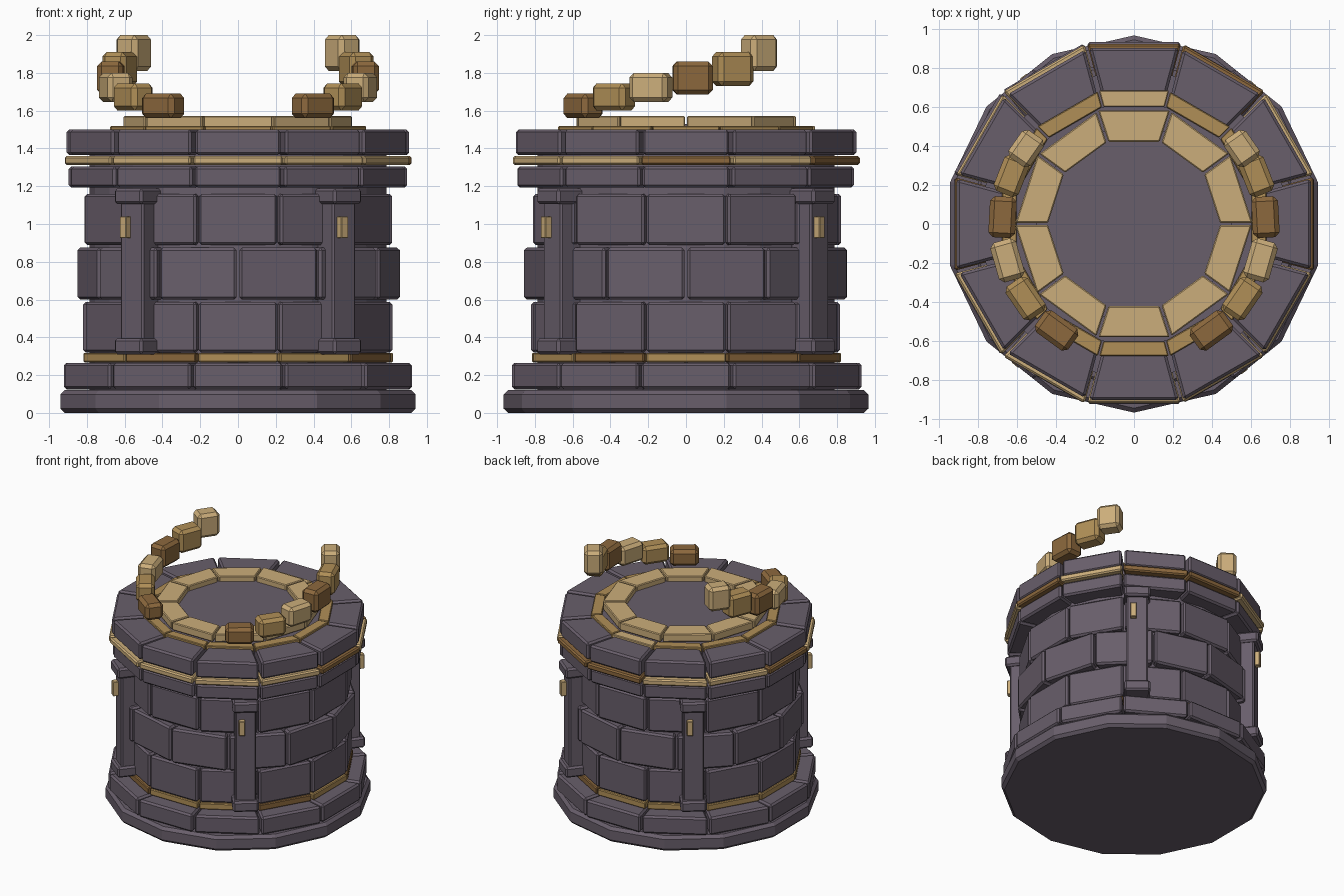
import bpy, bmesh, math, random
from mathutils import Matrix, Vector

random.seed(4)
cube = bpy.data.objects.get("Cube")
if cube:
    bpy.data.objects.remove(cube, do_unlink=True)


def material(name, rgb):
    m = bpy.data.materials.new(name)
    m.use_nodes = True
    m.diffuse_color = (*rgb, 1)
    m.node_tree.nodes["Principled BSDF"].inputs["Base Color"].default_value = (*rgb, 1)
    return m


MATS = {
    "P": material("purple_stone", (0.14, 0.113, 0.147)),
    "L": material("light_gold", (0.6, 0.42, 0.196)),
    "M": material("mid_gold", (0.434, 0.274, 0.095)),
    "D": material("dark_gold", (0.264, 0.14, 0.047)),
}
KEYS = list(MATS)


def finish(bm, name):
    mesh = bpy.data.meshes.new(name)
    bm.to_mesh(mesh)
    bm.free()
    for m in MATS.values():
        mesh.materials.append(m)
    obj = bpy.data.objects.new(name, mesh)
    bpy.context.collection.objects.link(obj)
    return obj


def add_block(bm, r_in, r_out, w_in, w_out, z0, z1, angle, colour, bevel):
    """Bevelled block facing outward at an angle; widths may taper inward."""
    part = bmesh.new()
    bmesh.ops.create_cube(part, size=1)
    for v in part.verts:
        outer = v.co.x > 0
        v.co = Vector((r_out if outer else r_in,
                       v.co.y * (w_out if outer else w_in),
                       z1 if v.co.z > 0 else z0))
    bmesh.ops.bevel(part, geom=part.edges[:], offset=bevel, segments=1,
                    affect='EDGES', profile=0.5)
    part.transform(Matrix.Rotation(angle, 4, 'Z'))
    for f in part.faces:
        f.material_index = KEYS.index(colour)
    temp = bpy.data.meshes.new("temp")
    part.to_mesh(temp)
    part.free()
    bm.from_mesh(temp)
    bpy.data.meshes.remove(temp)


def ring(name, r_in, r_out, z0, z1, colours="P", n=12, shift=0.0,
         gap=0.014, bevel=0.014, jitter=0.006):
    """Ring of wedge blocks, counted from the front towards +x."""
    bm = bmesh.new()
    t = 2 * math.tan(math.pi / n)
    for k in range(n):
        ro = r_out + random.uniform(-jitter, jitter)
        add_block(bm, r_in, ro, r_in * t - gap, ro * t - gap, z0, z1,
                  -math.pi / 2 + (k + shift) * math.tau / n,
                  colours[k % len(colours)], bevel)
    return finish(bm, name)


def drum(name, sides, radius, z0, z1, bevel=0.0):
    """Solid upright prism with a corner on the y axis."""
    bm = bmesh.new()
    turn = Matrix.Translation((0, 0, (z0 + z1) / 2)) @ Matrix.Rotation(math.pi / 2, 4, 'Z')
    bmesh.ops.create_cone(bm, cap_ends=True, segments=sides, radius1=radius,
                          radius2=radius, depth=z1 - z0)
    bm.verts.ensure_lookup_table()
    first = bm.verts[0].co
    spin = Matrix.Rotation(-math.atan2(first.y, first.x), 4, 'Z')
    bm.transform(turn @ spin)
    if bevel:
        rims = [e for e in bm.edges if abs(e.verts[0].co.z - e.verts[1].co.z) < 0.001]
        bmesh.ops.bevel(bm, geom=rims, offset=bevel, segments=1, affect='EDGES')
    return finish(bm, name)


# Solid body: foot, hidden wall core and the floor inside the top rings
drum("foot_slab", 14, 0.965, 0, 0.12, 0.022)
drum("wall_core", 24, 0.785, 0.1, 1.4)
drum("top_floor", 24, 0.62, 1.35, 1.5)
drum("inner_floor", 20, 0.5, 1.45, 1.53)

# Stone courses and gold bands
ring("foot_course", 0.7, 0.925, 0.125, 0.265)
ring("lower_gold_band", 0.7, 0.818, 0.268, 0.318, "MMDMDDMMMMMD", bevel=0.006, jitter=0.004)
ring("brick_row_lower", 0.7, 0.815, 0.32, 0.588)
ring("brick_row_middle", 0.7, 0.828, 0.6, 0.875, shift=0.5)
ring("brick_row_upper", 0.7, 0.815, 0.888, 1.16)
ring("cornice_course", 0.7, 0.895, 1.193, 1.305)
ring("upper_gold_band", 0.7, 0.918, 1.312, 1.36, "LLLDLDDLLDLL", bevel=0.01, jitter=0.004)
ring("rim_course", 0.6, 0.902, 1.365, 1.5, gap=0.024)

# Gold rings on the top
ring("outer_top_ring", 0.6, 0.68, 1.48, 1.518, "MMMMMMLMMMMM", gap=0.008, bevel=0.005, jitter=0.004)
ring("inner_top_ring", 0.42, 0.578, 1.51, 1.572, "L", n=10, gap=0.012, bevel=0.006, jitter=0.004)

# Four pillars with caps, feet and a small gold stud
LEAN = math.radians(38.5)
for name, angle in (("front_left", -math.pi / 2 + LEAN), ("front_right", -math.pi / 2 - LEAN),
                    ("back_left", math.pi / 2 - LEAN), ("back_right", math.pi / 2 + LEAN)):
    bm = bmesh.new()
    add_block(bm, 0.76, 0.907, 0.155, 0.155, 0.35, 1.15, angle, "P", 0.01)
    add_block(bm, 0.76, 0.94, 0.19, 0.19, 0.31, 0.395, angle, "P", 0.014)
    add_block(bm, 0.76, 0.94, 0.19, 0.19, 1.105, 1.188, angle, "P", 0.014)
    finish(bm, name + "_pillar")
    bm = bmesh.new()
    add_block(bm, 0.88, 0.945, 0.046, 0.046, 0.925, 1.04, angle - 0.03, "L", 0.004)
    finish(bm, name + "_stud")

# Two mirrored chains of floating blocks: angle, bottom, top, width, colour
STEPS = ((-54, 1.56, 1.69, 0.21, "D"), (-34.5, 1.6, 1.745, 0.21, "M"),
         (-16, 1.645, 1.8, 0.21, "L"), (3, 1.685, 1.86, 0.21, "D"),
         (21.5, 1.73, 1.91, 0.2, "M"), (35, 1.81, 2.0, 0.17, "L"))
for side in ("left", "right"):
    bm = bmesh.new()
    for deg, z0, z1, width, colour in STEPS:
        a = math.radians(deg)
        add_block(bm, 0.605, 0.742, width, width, z0, z1,
                  a if side == "left" else math.pi - a, colour, 0.024)
    finish(bm, side + "_floating_blocks")
